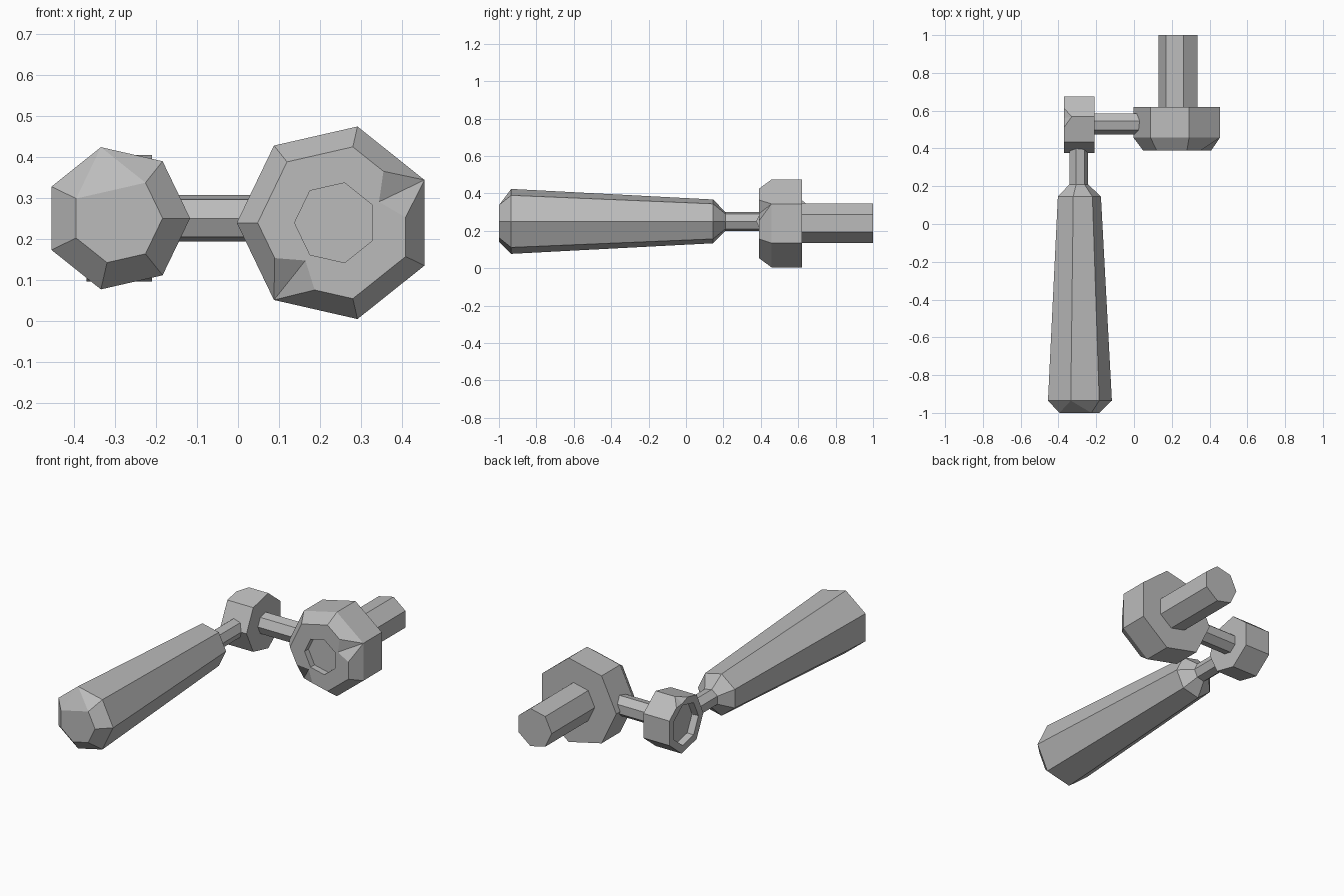
import bpy, bmesh, math
from mathutils import Vector

SIDES = 7

cube = bpy.data.objects.get("Cube")
if cube:
    bpy.data.objects.remove(cube, do_unlink=True)

steel = bpy.data.materials.new("plain grey")
steel.use_nodes = True
GREY = (0.5, 0.5, 0.5, 1.0)
steel.diffuse_color = GREY
steel.node_tree.nodes["Principled BSDF"].inputs["Base Color"].default_value = GREY


def ring(axis, centre, radius, pos, sign):
    """Regular ring of points around the x or y axis, first corner towards sign."""
    points = []
    for k in range(SIDES):
        a = 2 * math.pi * k / SIDES
        u, v = centre[0] + sign * radius * math.cos(a), centre[1] + radius * math.sin(a)
        points.append(Vector((u, pos, v) if axis == "y" else (pos, u, v)))
    return points


def corners(points, notches=(), depth=0.62, spread=0.42):
    """One list of points per corner; a notched corner becomes a V-shaped cut."""
    middle = sum(points, Vector()) / SIDES
    result = [[p] for p in points]
    for k in notches:
        p = points[k]
        result[k] = [p.lerp(points[k - 1], spread), middle.lerp(p, depth),
                     p.lerp(points[(k + 1) % SIDES], spread)]
    return result


def build(name, loops):
    """Skin a series of corner loops and close both ends."""
    bm = bmesh.new()
    known = {}

    def vert(p):
        key = tuple(round(c, 5) for c in p)
        if key not in known:
            known[key] = bm.verts.new(p)
        return known[key]

    def face(points):
        verts = list(dict.fromkeys(vert(p) for p in points))
        if len(verts) > 2 and not bm.faces.get(verts):
            bm.faces.new(verts)

    for low, high in zip(loops, loops[1:]):
        for i in range(SIDES):
            j = (i + 1) % SIDES
            face([low[i][-1], low[j][0], high[j][0], high[i][-1]])
            for p, q in zip(high[i], high[i][1:]):
                face([low[i][-1], p, q])
            for p, q in zip(low[i], low[i][1:]):
                face([p, q, high[i][0]])
    for end in (loops[0], loops[-1]):
        face([p for corner in end for p in corner])
    bmesh.ops.recalc_face_normals(bm, faces=bm.faces)
    mesh = bpy.data.meshes.new(name)
    bm.to_mesh(mesh)
    bm.free()
    mesh.materials.append(steel)
    obj = bpy.data.objects.new(name, mesh)
    bpy.context.collection.objects.link(obj)
    return obj


def lathe(name, axis, centre, sign, profile):
    return build(name, [corners(ring(axis, centre, r, pos, sign)) for r, pos in profile])


# Tapered grip with a neck; one corner of the end cap is sliced away
grip_centre = (-0.295, 0.25)
grip = [corners(ring("y", grip_centre, r, pos, 1)) for r, pos in
        ((0.052, 0.42), (0.052, 0.21), (0.12, 0.145), (0.178, -0.935), (0.111, -1.0))]
tip = grip[-1]
tip[2] = [tip[1][0], tip[3][0]]
build("grip", grip)

# Joint hub: recessed on its outer side, with one notched top corner
hub_centre = (0.533, 0.25)
outer = ring("x", hub_centre, 0.158, -0.37, -1)
shoulder = [p.copy() for p in outer]
shoulder[2].x = -0.33
build("joint_hub", [
    corners(ring("x", hub_centre, 0.158, -0.21, -1)),
    corners(shoulder),
    corners(outer, notches=(2,), depth=0.8),
    corners(ring("x", hub_centre, 0.115, -0.37, -1)),
    corners(ring("x", hub_centre, 0.115, -0.33, -1))])

# Cross rod joining the hub to the head
lathe("cross_rod", "x", hub_centre, -1, ((0.058, -0.22), (0.058, 0.06)))

# Head: chamfered front with two notched corners and a shallow recess
head_centre = (0.238, 0.239)
build("head", [
    corners(ring("y", head_centre, 0.241, 0.62, -1)),
    corners(ring("y", head_centre, 0.241, 0.457, -1)),
    corners(ring("y", head_centre, 0.19, 0.39, -1), notches=(3, 6)),
    corners(ring("y", head_centre, 0.1, 0.39, -1)),
    corners(ring("y", head_centre, 0.1, 0.425, -1))])

# Spindle running out of the back of the head
lathe("spindle", "y", head_centre, -1, ((0.108, 0.6), (0.108, 1.0)))
